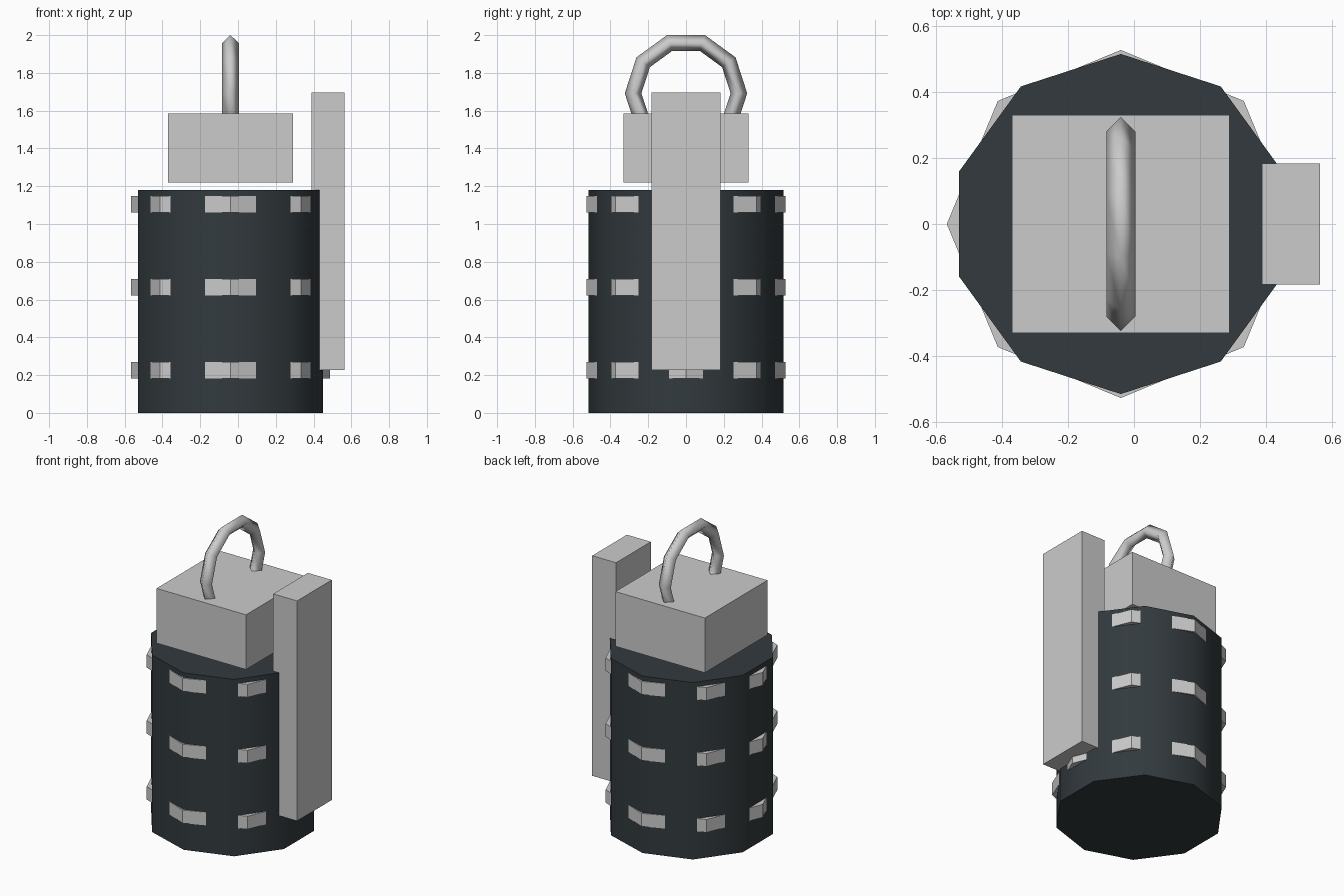
import bpy
from math import radians, pi

if "Cube" in bpy.data.objects:
    bpy.data.objects.remove(bpy.data.objects["Cube"])

CX = -0.04  # axis of the canister


def box(name, x, y, z):
    bpy.ops.mesh.primitive_cube_add(size=1, location=[(a + b) / 2 for a, b in (x, y, z)])
    ob = bpy.context.object
    ob.name = name
    ob.scale = [b - a for a, b in (x, y, z)]
    bpy.ops.object.transform_apply(location=False, rotation=False, scale=True)
    return ob


def drum(name, sides, radius, z0, z1):
    bpy.ops.mesh.primitive_cylinder_add(vertices=sides, radius=radius, depth=z1 - z0,
                                        location=(CX, 0, (z0 + z1) / 2))
    ob = bpy.context.object
    ob.name = name
    return ob


# Dark ten-sided canister body
body = drum("canister_body", 10, 0.515, 0, 1.18)
bpy.ops.object.shade_smooth_by_angle(angle=radians(40))
dark = bpy.data.materials.new("dark_paint")
dark.diffuse_color = (0.032, 0.042, 0.047, 1)
dark.use_nodes = True
dark.node_tree.nodes["Principled BSDF"].inputs["Base Color"].default_value = dark.diffuse_color
body.data.materials.append(dark)

# Octagonal bands whose corners poke through the body
for i, z in enumerate((0.182, 0.622, 1.062)):
    drum(f"band_{i + 1}", 8, 0.527, z, z + 0.087)

# Square cap and side lever
box("cap", (-0.37, 0.29), (-0.33, 0.33), (1.22, 1.585))
box("lever", (0.388, 0.564), (-0.183, 0.183), (0.227, 1.695))

# Pull ring sunk into the cap
bpy.ops.mesh.primitive_torus_add(major_segments=10, minor_segments=4,
                                 major_radius=0.28, minor_radius=0.044,
                                 location=(CX, 0, 1.692), rotation=(pi / 2, 0, pi / 2))
bpy.context.object.name = "pull_ring"
bpy.ops.object.shade_smooth()
